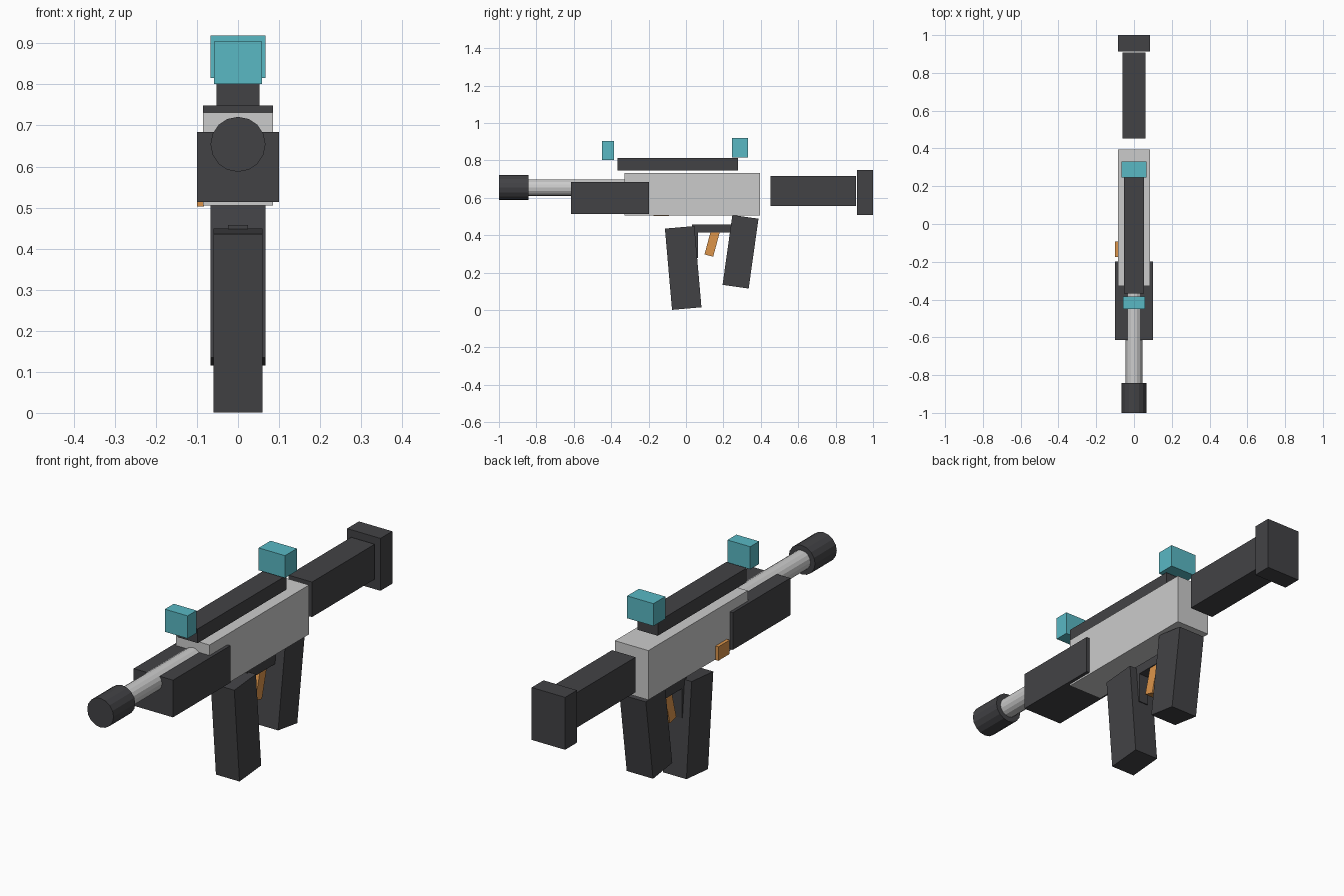
import bpy, math

if "Cube" in bpy.data.objects:
    bpy.data.objects.remove(bpy.data.objects["Cube"])

def material(name, color):
    m = bpy.data.materials.new(name)
    m.diffuse_color = color
    m.use_nodes = True
    m.node_tree.nodes["Principled BSDF"].inputs["Base Color"].default_value = m.diffuse_color
    return m

TEAL = material("teal", (0.10, 0.48, 0.55, 1))
ORANGE = material("orange", (0.72, 0.30, 0.07, 1))
DARK = material("dark", (0.055, 0.055, 0.06, 1))

def box(name, x, y, z, mat=None, tilt=0):
    """Box from (min, max) ranges, tilted about its centre around the x axis."""
    ranges = (x, y, z)
    bpy.ops.mesh.primitive_cube_add(
        size=1, location=[(a + b) / 2 for a, b in ranges],
        rotation=(math.radians(tilt), 0, 0))
    o = bpy.context.object
    o.name = name
    o.scale = [b - a for a, b in ranges]
    bpy.ops.object.transform_apply(location=False, rotation=False, scale=True)
    if mat:
        o.data.materials.append(mat)
    return o

def tube(name, radius, y0, y1, z, mat=None):
    """Faceted cylinder running along y."""
    bpy.ops.mesh.primitive_cylinder_add(
        vertices=16, radius=radius, depth=y1 - y0,
        location=(0, (y0 + y1) / 2, z), rotation=(math.pi / 2, 0, 0))
    o = bpy.context.object
    o.name = name
    if mat:
        o.data.materials.append(mat)
    return o

def wide(half):
    return (-half, half)

# Body and barrel
box("receiver", wide(0.085), (-0.328, 0.395), (0.505, 0.732))
box("handguard", wide(0.10), (-0.615, -0.198), (0.513, 0.684), DARK)
tube("barrel", 0.044, -0.85, -0.30, 0.654)
tube("muzzle", 0.067, -1.0, -0.842, 0.654, DARK)

# Stock
box("stock", wide(0.06), (0.452, 0.908), (0.556, 0.717), DARK)
box("butt_plate", wide(0.085), (0.914, 1.0), (0.507, 0.748), DARK)

# Top rail and sights
box("top_rail", wide(0.052), (-0.367, 0.279), (0.747, 0.812), DARK)
box("rear_sight", wide(0.067), (0.246, 0.332), (0.816, 0.919), TEAL)
box("front_sight", wide(0.058), (-0.449, -0.384), (0.801, 0.905), TEAL)

# Magazine and grip
box("magazine", wide(0.06), (-0.094, 0.064), (0.007, 0.443), DARK, tilt=5)
box("grip", wide(0.067), (0.221, 0.362), (0.123, 0.500), DARK, tilt=-8)

# Trigger group
box("guard_bar", wide(0.024), (0.032, 0.25), (0.414, 0.457), DARK)
box("guard_post", wide(0.024), (0.022, 0.064), (0.278, 0.43), DARK)
box("trigger", wide(0.02), (0.116, 0.164), (0.289, 0.427), ORANGE, tilt=-15)

# Selector tab on the left side
box("selector_tab", (-0.10, -0.083), (-0.175, -0.092), (0.503, 0.567), ORANGE)
